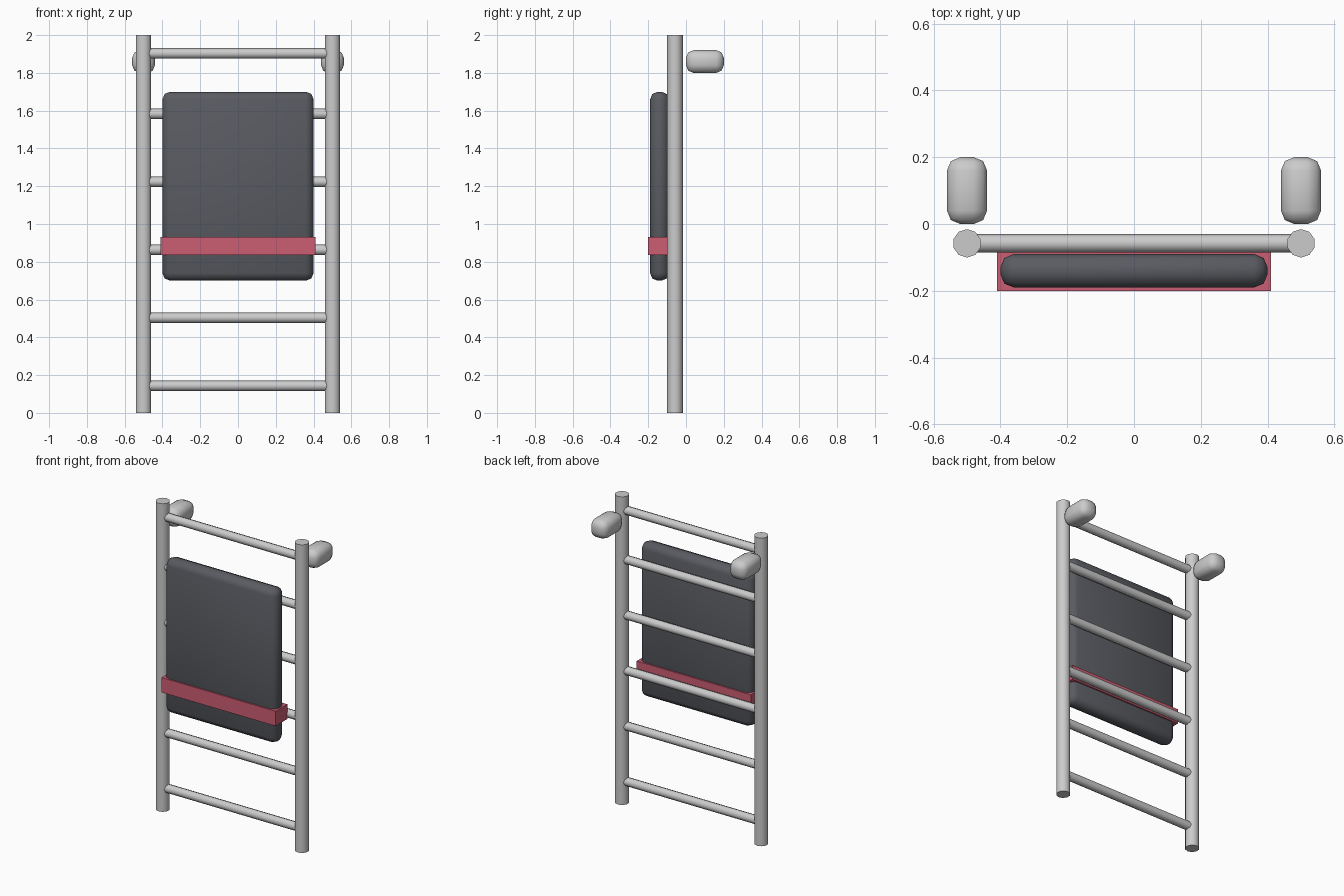
import bpy, math

if "Cube" in bpy.data.objects:
    bpy.data.objects.remove(bpy.data.objects["Cube"])

RAIL_Y = -0.058


def material(name, color):
    m = bpy.data.materials.new(name)
    m.diffuse_color = color
    m.use_nodes = True
    m.node_tree.nodes["Principled BSDF"].inputs["Base Color"].default_value = m.diffuse_color
    return m


def finish(name, mat=None, smooth=True):
    ob = bpy.context.object
    ob.name = name
    if mat:
        ob.data.materials.append(mat)
    if smooth:
        bpy.ops.object.shade_smooth_by_angle(angle=math.radians(50))
    return ob


def tube(name, radius, length, sides, loc, rot=(0, 0, 0)):
    bpy.ops.mesh.primitive_cylinder_add(vertices=sides, radius=radius, depth=length,
                                        location=loc, rotation=rot)
    return finish(name)


def block(name, size, loc, mat=None, bevel=0.0, segments=2):
    bpy.ops.mesh.primitive_cube_add(size=1, location=loc)
    ob = bpy.context.object
    ob.scale = size
    bpy.ops.object.transform_apply(location=False, rotation=False, scale=True)
    if bevel:
        mod = ob.modifiers.new("round_edges", 'BEVEL')
        mod.width = bevel
        mod.segments = segments
        bpy.ops.object.modifier_apply(modifier=mod.name)
    return finish(name, mat, smooth=bevel > 0)


charcoal = material("charcoal", (0.10, 0.105, 0.12, 1))
red = material("red", (0.60, 0.11, 0.17, 1))

# Side posts and the padded hooks behind them
for side, x in (("left", -0.5), ("right", 0.5)):
    tube(f"{side}_post", 0.0425, 2.0, 10, (x, RAIL_Y, 1.0))
    block(f"{side}_hook", (0.12, 0.2, 0.12), (x, 0.1, 1.86), bevel=0.04)

# Ladder rungs between the posts
for i, z in enumerate((0.143, 0.503, 0.863, 1.223, 1.583, 1.903)):
    tube(f"rung_{i + 1}", 0.028, 0.98, 8, (0, RAIL_Y, z), (0, math.pi / 2, 0))

# Back cushion and the strap around it
block("back_cushion", (0.8, 0.1, 1.0), (0, -0.14, 1.2), charcoal, bevel=0.04)
block("strap", (0.82, 0.12, 0.096), (0, -0.14, 0.883), red)
